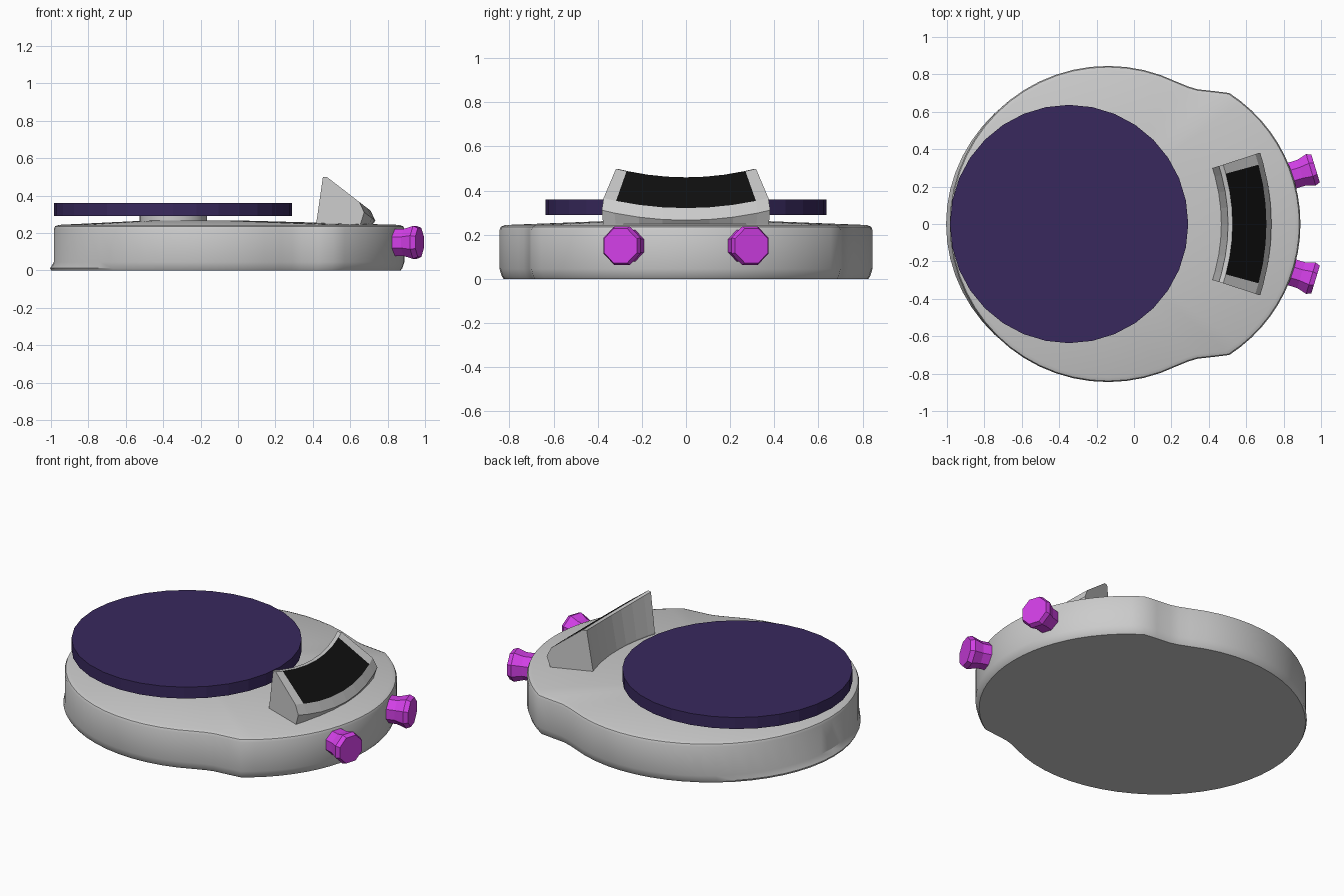
import bpy, bmesh
from math import sin, cos, radians, pi
from mathutils import Matrix, Vector

if "Cube" in bpy.data.objects:
    bpy.data.objects.remove(bpy.data.objects["Cube"])


def material(name, rgb):
    m = bpy.data.materials.new(name)
    m.diffuse_color = (*rgb, 1)
    m.use_nodes = True
    m.node_tree.nodes["Principled BSDF"].inputs["Base Color"].default_value = m.diffuse_color
    return m


def build(name, bm, mat=None, smooth=False):
    bmesh.ops.recalc_face_normals(bm, faces=bm.faces)
    me = bpy.data.meshes.new(name)
    bm.to_mesh(me)
    bm.free()
    ob = bpy.data.objects.new(name, me)
    bpy.context.collection.objects.link(ob)
    if mat:
        me.materials.append(mat)
    if smooth:
        bpy.ops.object.select_all(action='DESELECT')
        ob.select_set(True)
        bpy.context.view_layer.objects.active = ob
        bpy.ops.object.shade_smooth_by_angle(angle=radians(30))
    return ob


def loft(rings):
    """Closed rings joined into a capped solid."""
    bm = bmesh.new()
    loops = [[bm.verts.new(p) for p in ring] for ring in rings]
    n = len(loops[0])
    for a, b in zip(loops, loops[1:]):
        for i in range(n):
            j = (i + 1) % n
            bm.faces.new((a[i], a[j], b[j], b[i]))
    bm.faces.new(loops[0])
    bm.faces.new(loops[-1])
    return bm


def lathe(profile, sides, matrix, phase=0):
    """Profile of (radius, height) turned about the local z axis."""
    rings = [[matrix @ Vector((r * cos(phase + 2 * pi * i / sides),
                               r * sin(phase + 2 * pi * i / sides), h))
              for i in range(sides)] for r, h in profile]
    return loft(rings)


purple = material("platter_purple", (0.04, 0.022, 0.11))
magenta = material("button_magenta", (0.65, 0.05, 0.8))
black = material("display_black", (0.005, 0.005, 0.005))

# Body outline: large round end, shallow waist, shoulder, smaller round end
half = [(-0.14 + 0.845 * cos(radians(a)), 0.845 * sin(radians(a)))
        for a in [180 - 116 * i / 18 for i in range(19)]]
half += [(0.29, 0.735), (0.34, 0.72), (0.43, 0.71)]
half += [(0.055 + 0.835 * cos(radians(a)), 0.835 * sin(radians(a)))
         for a in [57 - 57 * i / 11 for i in range(12)]]
outline = half + [(x, -y) for x, y in half[-2:0:-1]]


def body_ring(scale, z, flare=0.0, cx=-0.05):
    return [(cx + (x - cx) * scale - flare * max(0, -x) ** 2, y * scale, z)
            for x, y in outline]


# Body: flared foot at the round end, soft rim, gently domed top
build("body", loft([
    body_ring(0.978, 0.0, 0.036), body_ring(0.988, 0.012, 0.032),
    body_ring(1.0, 0.045), body_ring(1.0, 0.222),
    body_ring(0.993, 0.236), body_ring(0.97, 0.244),
    body_ring(0.3, 0.266, 0, -0.3)]), smooth=True)

# Pedestal and round weighing platter
at = Matrix.Translation((-0.347, 0, 0))
build("platter_support", lathe([(0.18, 0.24), (0.18, 0.295)], 24, at), smooth=True)
build("platter", lathe([(0.637, 0.29), (0.637, 0.36)], 32, at), purple)

# Curved display wedge: a radial section swept along an arc about x = -0.5
angles = [-18, -15.2, -10, -5, 0, 5, 10, 15.2, 18]


def slant(x):
    return 0.5 - 0.77 * (x - 0.475)


def section(a):
    c, s = cos(radians(a)), sin(radians(a))
    at_r = lambda r: (-0.5 + r * c, r * s)
    z_top = slant(at_r(1.027)[0])
    z_low = slant(at_r(1.208)[0])
    data = [(0.967, 0.235), (0.967, 0.262), (1.003, z_top), (1.027, z_top),
            (1.208, z_low), (1.235, z_low - 0.055), (1.21, 0.235)]
    return [(*at_r(r), z) for r, z in data]


sections = [section(a) for a in angles]
housing = loft(sections)
housing.faces.ensure_lookup_table()
# Take the sloping faces between the end frames out as the display
per = len(sections[0])
sloped = [housing.faces[k * per + 3] for k in range(1, len(angles) - 2)]
bmesh.ops.delete(housing, geom=sloped, context='FACES_ONLY')
build("display_housing", housing)

glass = bmesh.new()
pairs = [(glass.verts.new(s[3]), glass.verts.new(s[4])) for s in sections[1:-1]]
for (a, b), (c, d) in zip(pairs, pairs[1:]):
    glass.faces.new((a, b, d, c))
screen = build("display", glass, black)
for p in screen.data.polygons:
    if p.normal.z < 0:
        p.flip()

# Two octagonal buttons splayed outward on the rim
for side, label in ((-1, "front"), (1, "rear")):
    m = (Matrix.Translation((0.836, side * 0.256, 0.15))
         @ Matrix.Rotation(side * radians(17), 4, 'Z')
         @ Matrix.Rotation(pi / 2, 4, 'Y'))
    build("button_" + label,
          lathe([(0.078, 0), (0.078, 0.06), (0.095, 0.115), (0.084, 0.141)],
                8, m, pi / 8), magenta)
